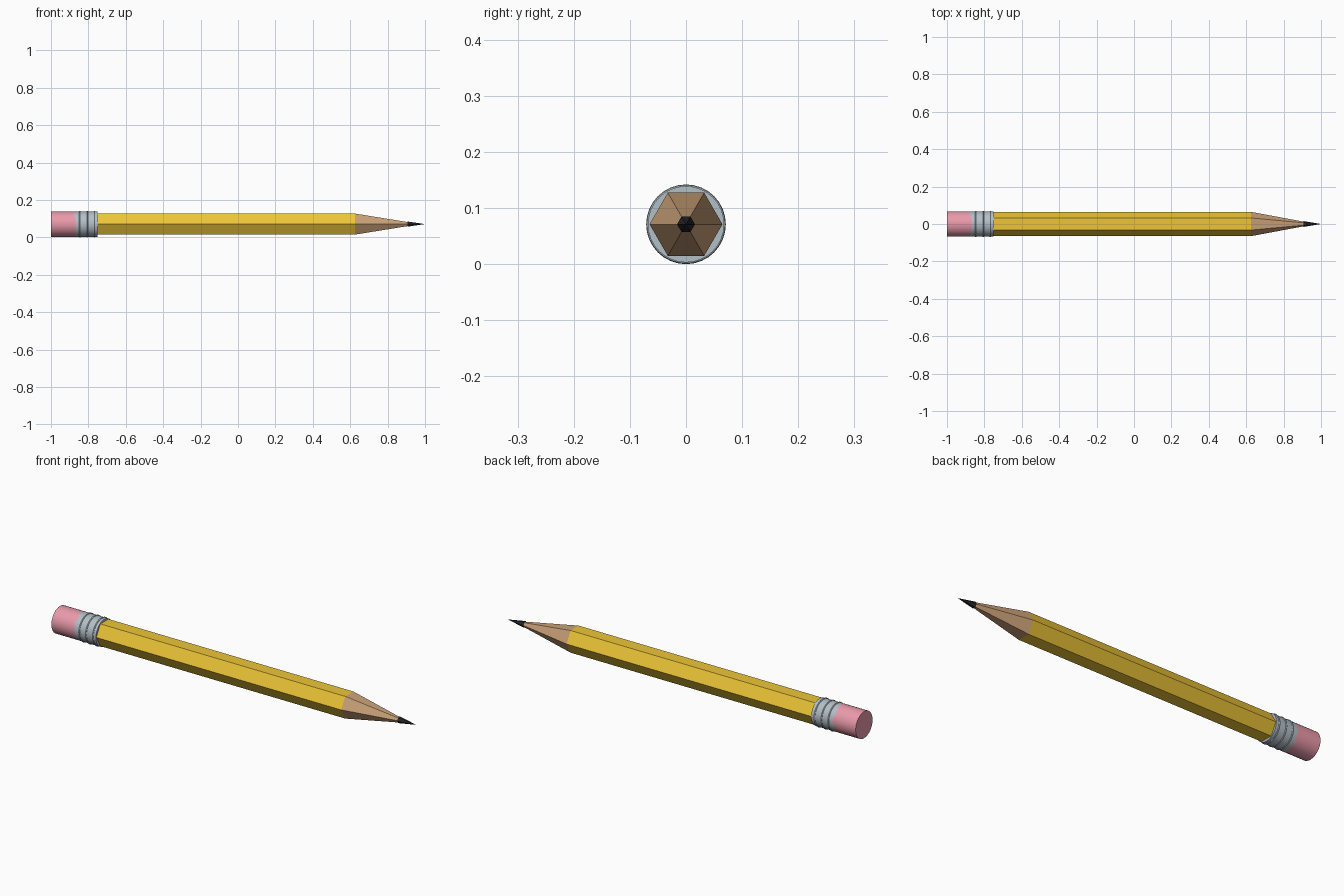
import bpy
from math import pi

if "Cube" in bpy.data.objects:
    bpy.data.objects.remove(bpy.data.objects["Cube"])

CZ = 0.071  # height of the pencil axis


def material(name, rgb):
    m = bpy.data.materials.new(name)
    m.diffuse_color = (*rgb, 1)
    m.use_nodes = True
    m.node_tree.nodes["Principled BSDF"].inputs["Base Color"].default_value = m.diffuse_color
    return m


yellow = material("yellow_paint", (0.85, 0.56, 0.04))
wood = material("bare_wood", (0.60, 0.36, 0.19))
graphite = material("graphite", (0.02, 0.02, 0.025))
metal = material("metal", (0.45, 0.52, 0.57))
pink = material("pink_rubber", (0.82, 0.32, 0.40))


def finish(name, mat, smooth=False):
    ob = bpy.context.object
    ob.name = name
    ob.data.materials.append(mat)
    if smooth:
        bpy.ops.object.shade_smooth_by_angle()
    return ob


def segment(name, x0, x1, r0, r1, sides, mat, smooth=False):
    """Straight or tapered piece along x, from x0 to x1."""
    # spin 90 degrees first so hexagon corners point along y
    bpy.ops.mesh.primitive_cone_add(vertices=sides, radius1=r0, radius2=r1,
                                    depth=x1 - x0, location=((x0 + x1) / 2, 0, CZ),
                                    rotation=(0, pi / 2, 0))
    return finish(name, mat, smooth)


# hexagonal painted shaft and sharpened end
segment("shaft", -0.76, 0.625, 0.065, 0.065, 6, yellow)
segment("sharpened_wood", 0.625, 0.91, 0.065, 0.012, 6, wood)
segment("lead_tip", 0.905, 1.0, 0.016, 0.0, 6, graphite)

# eraser and metal ferrule
segment("eraser", -1.0, -0.87, 0.068, 0.068, 32, pink, True)
segment("ferrule", -0.88, -0.75, 0.068, 0.068, 32, metal, True)

# crimped ridges on the ferrule
for i, x in enumerate((-0.845, -0.807, -0.768)):
    bpy.ops.mesh.primitive_torus_add(major_segments=32, minor_segments=8,
                                     major_radius=0.066, minor_radius=0.005,
                                     location=(x, 0, CZ), rotation=(0, pi / 2, 0))
    finish(f"ferrule_ridge_{i + 1}", metal, True)
